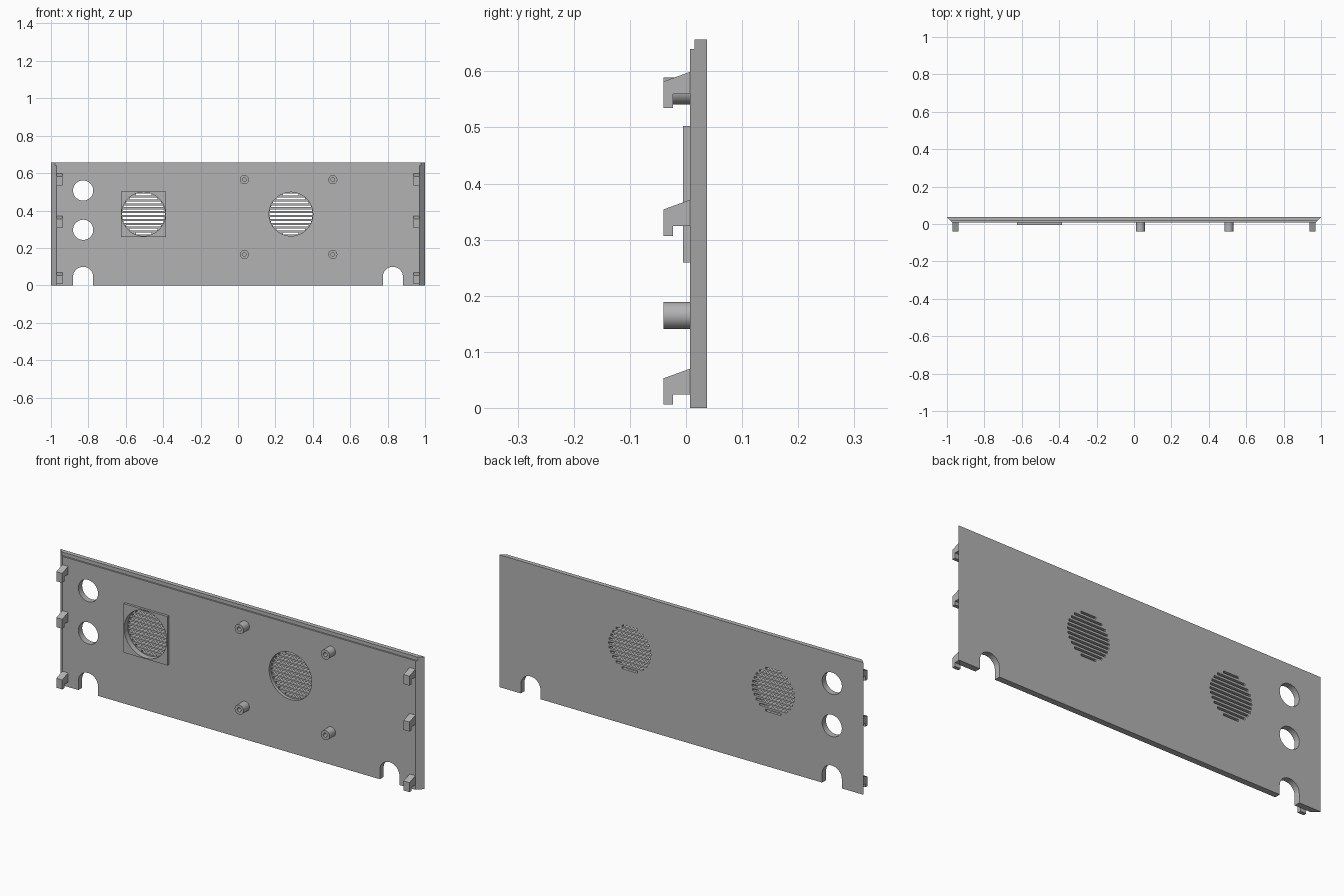
import bpy, bmesh
from math import pi, sqrt
from mathutils import Matrix

cube = bpy.data.objects.get("Cube")
if cube:
    bpy.data.objects.remove(cube, do_unlink=True)

FRONT, BACK, HEIGHT = 0.007, 0.037, 0.657
SKIN = 0.023          # front of the thin grille wall
GRILLE_R = 0.117
GRILLES = [(-0.505, 0.381), (0.283, 0.381)]

grey = bpy.data.materials.new("plain grey")
grey.use_nodes = True
colour = (0.45, 0.45, 0.45, 1)
grey.diffuse_color = colour
grey.node_tree.nodes["Principled BSDF"].inputs["Base Color"].default_value = colour


def finish(name, bm):
    bmesh.ops.recalc_face_normals(bm, faces=bm.faces)
    mesh = bpy.data.meshes.new(name)
    bm.to_mesh(mesh)
    bm.free()
    mesh.materials.append(grey)
    obj = bpy.data.objects.new(name, mesh)
    bpy.context.collection.objects.link(obj)
    return obj


def add_box(bm, x0, x1, y0, y1, z0, z1):
    m = Matrix.Translation(((x0 + x1) / 2, (y0 + y1) / 2, (z0 + z1) / 2))
    bmesh.ops.create_cube(bm, size=1, matrix=m @ Matrix.Diagonal((x1 - x0, y1 - y0, z1 - z0, 1)))


def add_cylinder(bm, x, z, r, y0, y1, sides=48):
    m = Matrix.Translation((x, (y0 + y1) / 2, z)) @ Matrix.Rotation(pi / 2, 4, 'X')
    bmesh.ops.create_cone(bm, cap_ends=True, segments=sides, radius1=r, radius2=r,
                          depth=y1 - y0, matrix=m)


def add_prism(bm, points, offset):
    face = bm.faces.new([bm.verts.new(p) for p in points])
    ext = bmesh.ops.extrude_face_region(bm, geom=[face])
    moved = [v for v in ext["geom"] if isinstance(v, bmesh.types.BMVert)]
    bmesh.ops.translate(bm, verts=moved, vec=offset)


def cut(obj, bm):
    cutter = finish("cutter", bm)
    cutter.hide_render = True
    mod = obj.modifiers.new("cut", 'BOOLEAN')
    mod.operation, mod.solver, mod.object = 'DIFFERENCE', 'EXACT', cutter
    bpy.context.view_layer.objects.active = obj
    bpy.ops.object.modifier_apply(modifier=mod.name)
    bpy.data.objects.remove(cutter, do_unlink=True)


def smooth(obj):
    bpy.ops.object.select_all(action='DESELECT')
    obj.select_set(True)
    bpy.context.view_layer.objects.active = obj
    bpy.ops.object.shade_smooth_by_angle()


# Panel with mitred ends
bm = bmesh.new()
add_prism(bm, [(-1, BACK, 0), (1, BACK, 0), (0.97, FRONT, 0), (-0.97, FRONT, 0)], (0, 0, HEIGHT))
panel = finish("panel", bm)

# Step along the top edge
bm = bmesh.new()
add_box(bm, -1.1, 1.1, -0.1, 0.015, 0.64, 0.8)
cut(panel, bm)

# Round ports, arched notches and grille recesses
bm = bmesh.new()
for z in (0.297, 0.507):
    add_cylinder(bm, -0.828, z, 0.054, -0.1, 0.1)
for x, z in GRILLES:
    add_cylinder(bm, x, z, GRILLE_R, -0.1, SKIN, 64)
cut(panel, bm)
for x in (-0.828, 0.828):
    bm = bmesh.new()
    add_cylinder(bm, x, 0.045, 0.054, -0.1, 0.1)
    cut(panel, bm)
    bm = bmesh.new()
    add_box(bm, x - 0.054, x + 0.054, -0.1, 0.1, -0.1, 0.045)
    cut(panel, bm)

# Grille slots with stepped ends
bm = bmesh.new()
for x, z in GRILLES:
    for i in range(-5, 6):
        dz = i * 0.0208
        half = sqrt(GRILLE_R ** 2 - (abs(dz) + 0.005) ** 2) - 0.001
        add_box(bm, x - half, x + half, SKIN - 0.005, 0.1, z + dz - 0.005, z + dz + 0.005)
cut(panel, bm)
smooth(panel)

# Square frame around the first grille
x, z = GRILLES[0]
bm = bmesh.new()
add_box(bm, x - 0.1205, x + 0.1205, -0.005, FRONT, z - 0.1215, z + 0.1215)
frame = finish("grille_frame", bm)
bm = bmesh.new()
add_cylinder(bm, x, z, GRILLE_R, -0.1, 0.1, 64)
cut(frame, bm)
smooth(frame)

# Hollow screw posts
for x in (0.034, 0.507):
    for z in (0.165, 0.565):
        bm = bmesh.new()
        add_cylinder(bm, x, z, 0.024, -0.04, FRONT, 32)
        post = finish("screw_post", bm)
        bm = bmesh.new()
        add_cylinder(bm, x, z, 0.01, -0.1, FRONT - 0.001, 24)
        cut(post, bm)
        smooth(post)

# Hooked clips along both ends
for x in (-0.97, 0.938):
    for z, step in ((0.006, 0.018), (0.307, 0.017), (0.535, 0.025)):
        profile = [(FRONT, 0.064), (-0.04, 0.047), (-0.04, 0), (-0.023, 0),
                   (-0.023, step), (FRONT, step)]
        bm = bmesh.new()
        add_prism(bm, [(x, y, z + h) for y, h in profile], (0.032, 0, 0))
        finish("clip", bm)
